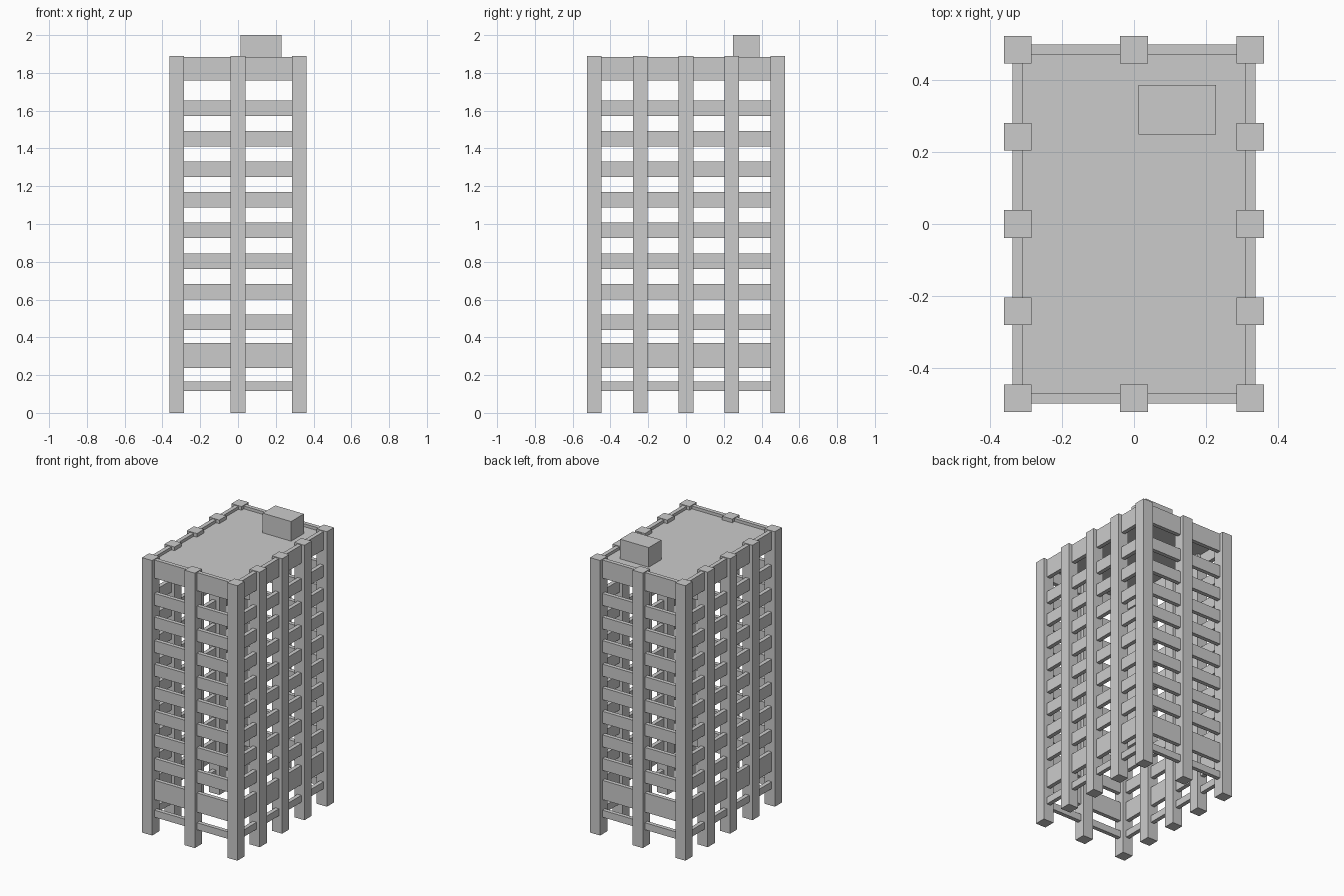
import bpy, bmesh

if "Cube" in bpy.data.objects:
    bpy.data.objects.remove(bpy.data.objects["Cube"])


def boxes(name, bounds):
    """One mesh object made of boxes given as (x0, x1, y0, y1, z0, z1)."""
    bm = bmesh.new()
    for x0, x1, y0, y1, z0, z1 in bounds:
        verts = bmesh.ops.create_cube(bm, size=1)["verts"]
        bmesh.ops.scale(bm, vec=(x1 - x0, y1 - y0, z1 - z0), verts=verts)
        bmesh.ops.translate(bm, vec=((x0 + x1) / 2, (y0 + y1) / 2, (z0 + z1) / 2), verts=verts)
    mesh = bpy.data.meshes.new(name)
    bm.to_mesh(mesh)
    bm.free()
    obj = bpy.data.objects.new(name, mesh)
    bpy.context.collection.objects.link(obj)
    return obj


XS = [-0.324, 0, 0.324]
YS = [-0.486, -0.243, 0, 0.243, 0.486]
H = 0.0385      # half column width
T = 0.014       # half beam thickness
COLUMN_TOP = 1.89

# Perimeter columns
boxes("columns", [(x - H, x + H, y - H, y + H, 0, COLUMN_TOP)
                  for x in XS for y in YS if x != 0 or abs(y) > 0.4])

# Horizontal bands: low rail, podium band, regular floors, roof parapet
levels = [("entrance_rail", 0.117, 0.165), ("podium_band", 0.238, 0.37)]
levels += [(f"floor_band_{i + 1}", 0.439 + 0.162 * i, 0.521 + 0.162 * i) for i in range(8)]
levels += [("roof_parapet", 1.76, 1.885)]
for name, z0, z1 in levels:
    parts = []
    for side in (-1, 1):
        x, y = side * XS[2], side * YS[4]
        parts += [(a + H, b - H, y - T, y + T, z0, z1) for a, b in zip(XS, XS[1:])]
        parts += [(x - T, x + T, a + H, b - H, z0, z1) for a, b in zip(YS, YS[1:])]
    boxes(name, parts)

# Roof slab and rooftop machine room
boxes("roof_slab", [(-0.311, 0.311, -0.473, 0.473, 1.84, 1.865)])
boxes("machine_room", [(0.012, 0.229, 0.25, 0.388, 1.86, 2.0)])
